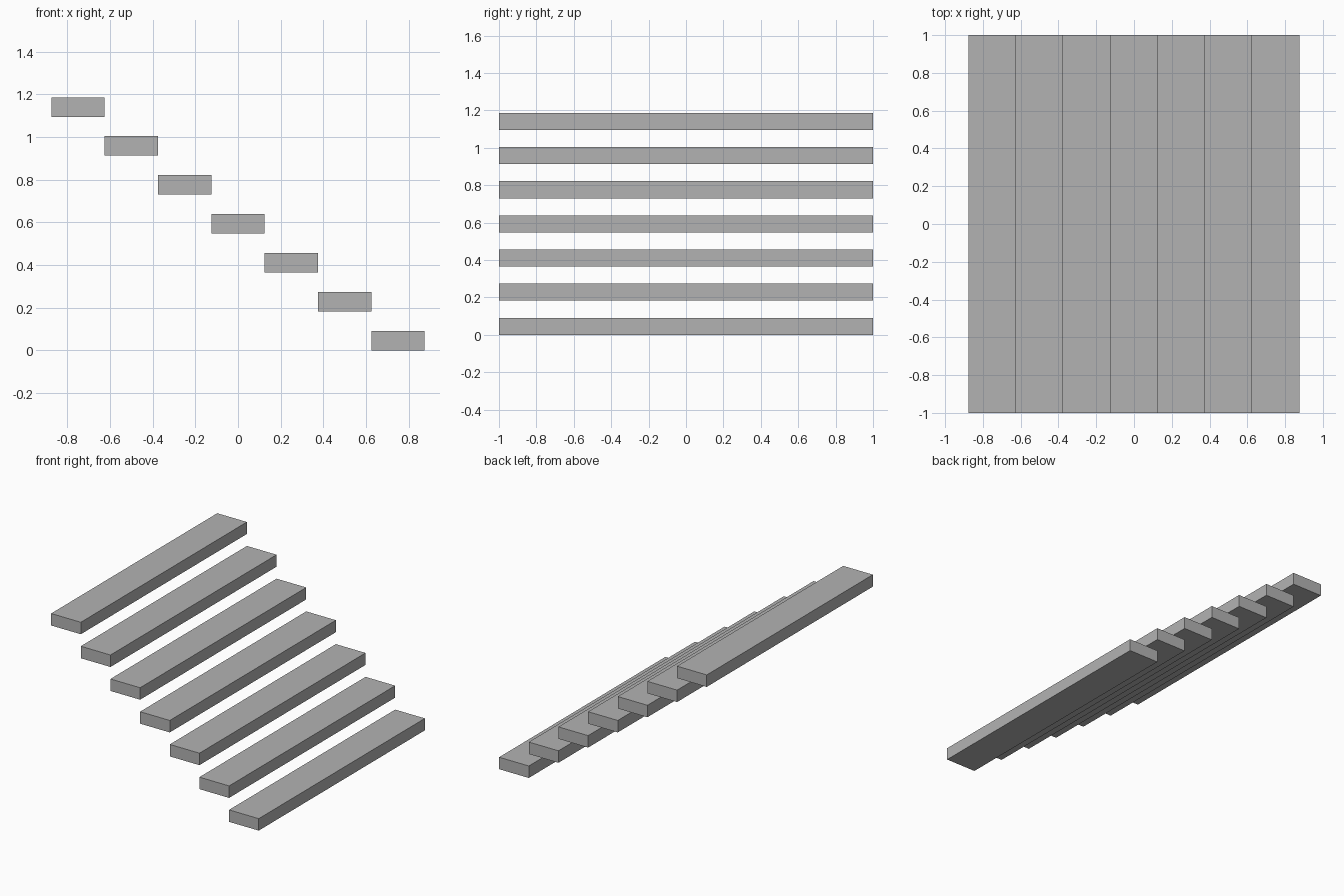
import bpy

# Remove the default cube
cube = bpy.data.objects.get("Cube")
if cube:
    bpy.data.objects.remove(cube, do_unlink=True)

COUNT = 7
GOING, LENGTH = 0.25, 2.0
RISE = 0.1825
THICKNESS = RISE / 2

# Plain grey
grey = bpy.data.materials.new("grey")
grey.use_nodes = True
colour = (0.45, 0.45, 0.45, 1)
grey.diffuse_color = colour
grey.node_tree.nodes["Principled BSDF"].inputs["Base Color"].default_value = colour


def add_tread(index):
    """One floating stair tread, counted from the bottom at +x."""
    x = ((COUNT - 1) / 2 - index) * GOING
    z = index * RISE + THICKNESS / 2
    bpy.ops.mesh.primitive_cube_add(size=1, location=(x, 0, z))
    tread = bpy.context.object
    tread.name = f"stair_tread_{index + 1}"
    tread.scale = (GOING, LENGTH, THICKNESS)
    bpy.ops.object.transform_apply(location=False, rotation=False, scale=True)
    tread.data.materials.append(grey)


# Straight flight of open treads
for i in range(COUNT):
    add_tread(i)
